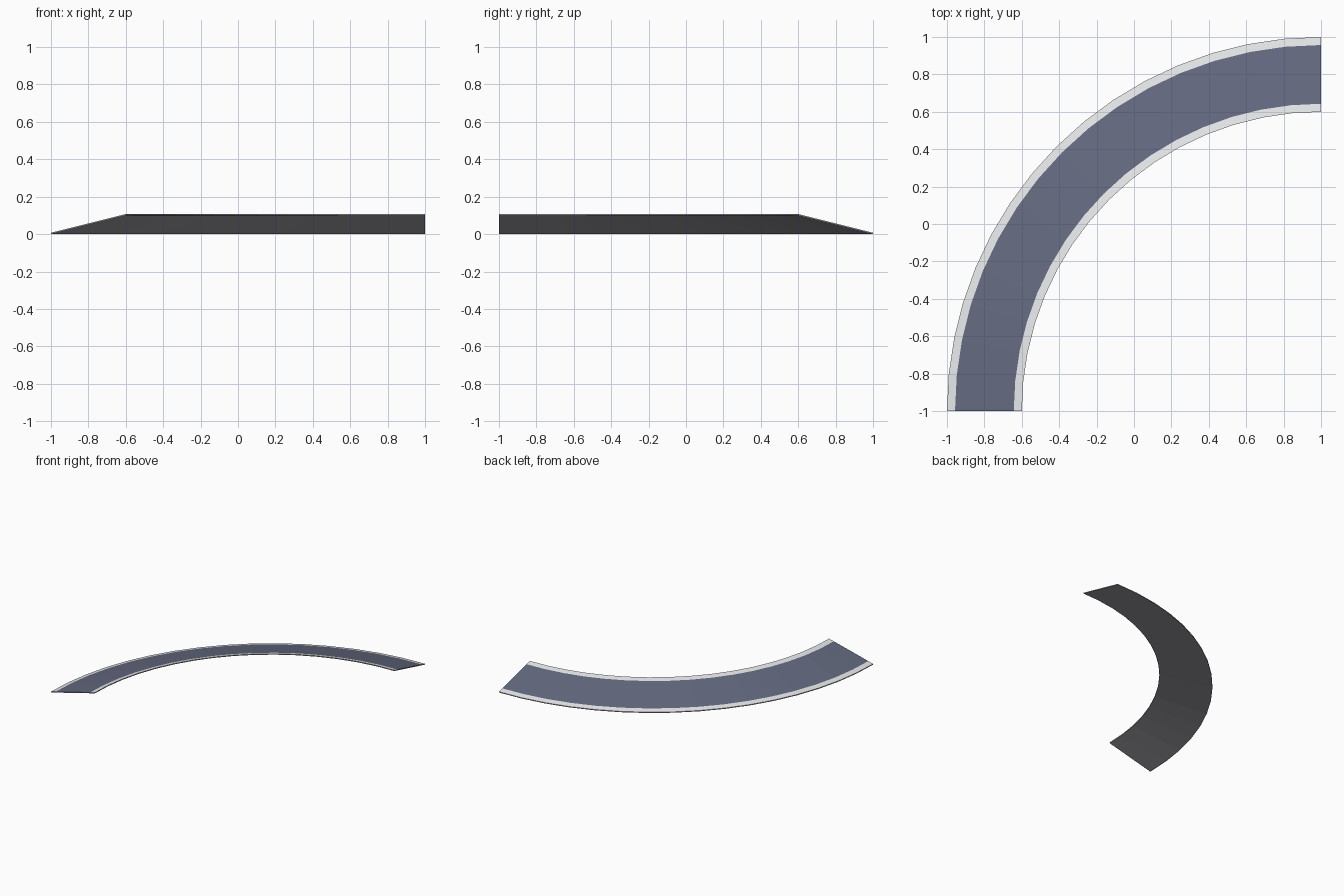
import bpy, bmesh, math

if "Cube" in bpy.data.objects:
    bpy.data.objects.remove(bpy.data.objects["Cube"])

SEGMENTS = 16
CENTRE = (1.0, -1.0)
INNER, OUTER, LINE = 1.6, 2.0, 0.043
RISE, THICK = 0.1, 0.007


def material(name, rgb):
    m = bpy.data.materials.new(name)
    m.diffuse_color = (*rgb, 1.0)
    m.use_nodes = True
    m.node_tree.nodes["Principled BSDF"].inputs["Base Color"].default_value = m.diffuse_color
    return m


asphalt = material("blue_grey_asphalt", (0.125, 0.14, 0.212))
white = material("edge_line_white", (0.78, 0.79, 0.80))
grey = material("grey_underside", (0.40, 0.39, 0.43))


def bank(r):
    # the road slopes down from the inner edge to the outer edge
    return RISE * (OUTER - r) / (OUTER - INNER)


# Cross-section loop: top from inner to outer, then back along the underside
radii = [INNER, INNER + LINE, OUTER - LINE, OUTER]
profile = [(r, bank(r) + THICK) for r in radii] + [(OUTER, 0.0), (INNER, RISE)]
slots = [1, 0, 1, 2, 2, 2]  # material of each profile side

# Banked quarter-turn road, swept around the curve centre
bm = bmesh.new()
rings = []
for i in range(SEGMENTS + 1):
    a = math.pi / 2 + math.pi / 2 * i / SEGMENTS
    rings.append([bm.verts.new((CENTRE[0] + r * math.cos(a),
                                CENTRE[1] + r * math.sin(a), z))
                  for r, z in profile])
n = len(profile)
for a, b in zip(rings, rings[1:]):
    for k in range(n):
        f = bm.faces.new((a[k], a[(k + 1) % n], b[(k + 1) % n], b[k]))
        f.material_index = slots[k]
# End caps
for ring in (rings[0], rings[-1]):
    bm.faces.new(ring).material_index = 2
bmesh.ops.recalc_face_normals(bm, faces=bm.faces[:])

mesh = bpy.data.meshes.new("banked_road_curve")
bm.to_mesh(mesh)
bm.free()
for m in (asphalt, white, grey):
    mesh.materials.append(m)
road = bpy.data.objects.new("banked_road_curve", mesh)
bpy.context.collection.objects.link(road)
